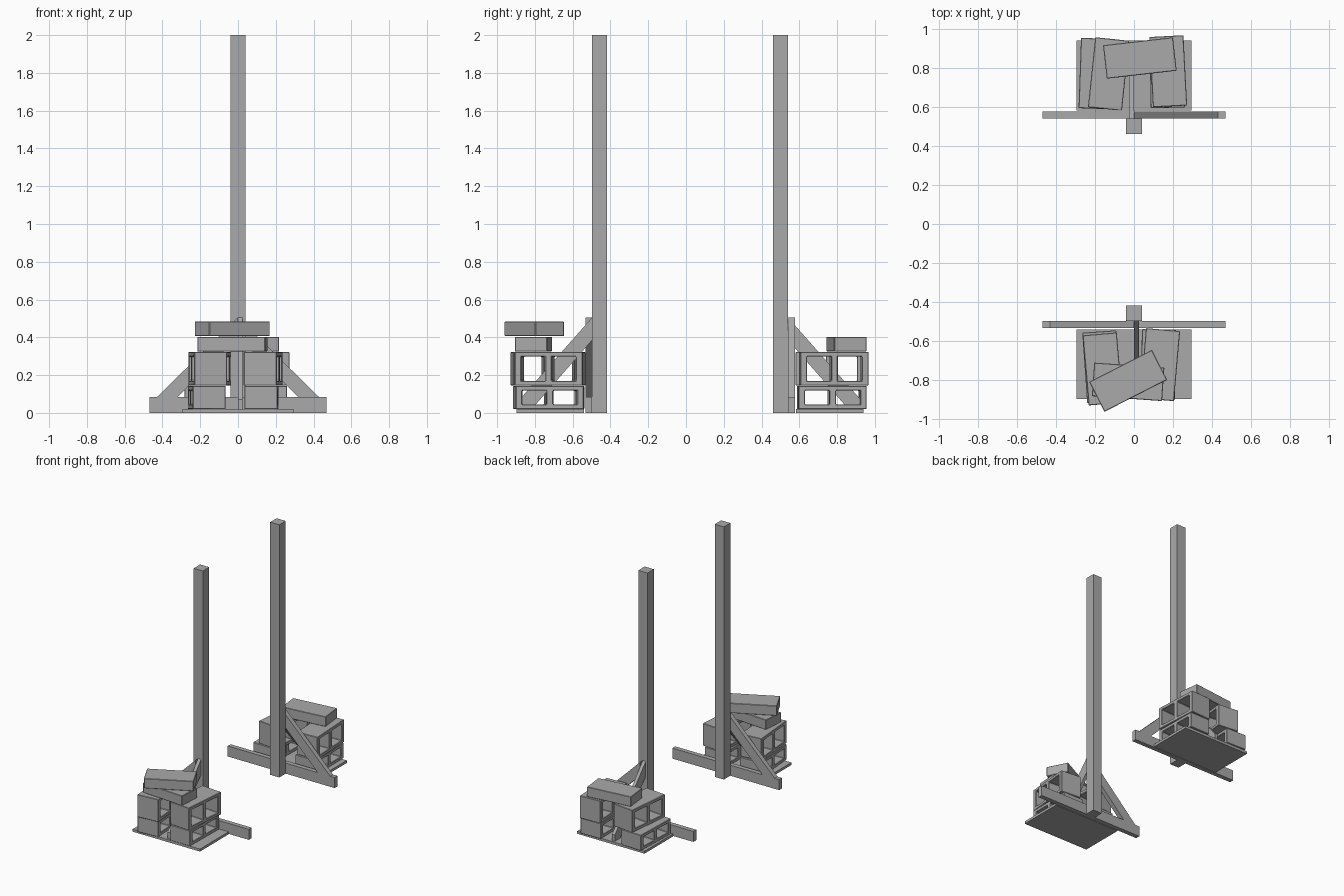
import bpy, bmesh
from math import radians, pi
from mathutils import Matrix, Vector

cube = bpy.data.objects.get("Cube")
if cube:
    bpy.data.objects.remove(cube, do_unlink=True)

grey = bpy.data.materials.new("plain_grey")
grey.use_nodes = True
GREY = (0.4, 0.4, 0.4, 1)
grey.diffuse_color = GREY
grey.node_tree.nodes["Principled BSDF"].inputs["Base Color"].default_value = GREY


def finish(name, bm, matrix):
    bmesh.ops.recalc_face_normals(bm, faces=bm.faces)
    mesh = bpy.data.meshes.new(name)
    bm.to_mesh(mesh)
    bm.free()
    mesh.materials.append(grey)
    obj = bpy.data.objects.new(name, mesh)
    obj.matrix_world = matrix
    bpy.context.collection.objects.link(obj)
    return obj


def extrude(bm, faces, vec):
    geom = bmesh.ops.extrude_face_region(bm, geom=faces)["geom"]
    verts = [g for g in geom if isinstance(g, bmesh.types.BMVert)]
    bmesh.ops.translate(bm, verts=verts, vec=vec)


def prism(name, points, vec, matrix):
    bm = bmesh.new()
    face = bm.faces.new([bm.verts.new(p) for p in points])
    extrude(bm, [face], Vector(vec))
    return finish(name, bm, matrix)


def box(name, lo, hi, matrix):
    (x0, y0, z0), (x1, y1, z1) = lo, hi
    corners = [(x0, y0, z0), (x1, y0, z0), (x1, y1, z0), (x0, y1, z0)]
    return prism(name, corners, (0, 0, z1 - z0), matrix)


def place(x, y, z, angle):
    return Matrix.Translation((x, y, z)) @ Matrix.Rotation(radians(angle), 4, "Z")


def soften(obj):
    bev = obj.modifiers.new("worn_edges", "BEVEL")
    bev.width = 0.003
    bev.segments = 1


def hollow_block(name, x, y, z, height, angle):
    # Section with two square openings, pushed through along x
    length, width, wall, floor = 0.36, 0.175, 0.034, 0.025
    half = length / 2
    ys = [-half, wall - half, -wall / 2, wall / 2, half - wall, half]
    zs = [0, floor, height - floor, height]
    bm = bmesh.new()
    grid = [[bm.verts.new((-width / 2, v, w)) for w in zs] for v in ys]
    for i in range(5):
        for j in range(3):
            if j == 1 and i in (1, 3):
                continue
            bm.faces.new((grid[i][j], grid[i + 1][j],
                          grid[i + 1][j + 1], grid[i][j + 1]))
    extrude(bm, bm.faces[:], Vector((width, 0, 0)))
    soften(finish(name, bm, place(x, y, z, angle)))


def cap_block(name, x, y, z, angle):
    obj = box(name, (-0.18, -0.086, 0), (0.18, 0.086, 0.078), place(x, y, z, angle))
    soften(obj)


def stand(side, matrix):
    # Upright post and foot bar
    box(side + "_post", (-0.04, -0.08, 0), (0.04, 0, 2), matrix)
    box(side + "_foot_bar", (-0.468, 0, 0), (0.468, 0.036, 0.083), matrix)
    # Side brace standing on the foot bar
    prism(side + "_side_brace",
          [(0, 0, 0.505), (0.43, 0, 0.083), (0.32, 0, 0.083), (0, 0, 0.4)],
          (0, 0.036, 0), matrix)
    # Rear brace running down between the blocks
    prism(side + "_rear_brace",
          [(0, 0, 0.505), (0, 0.385, 0.07), (0, 0.385, 0.02),
           (0, 0.32, 0.02), (0, 0, 0.385)],
          (-0.025, 0, 0), matrix)
    # Ballast board
    box(side + "_base_board", (-0.295, 0.042, 0), (0.295, 0.4, 0.02), matrix)


stand("back", Matrix.Translation((0, 0.54, 0)))
stand("front", Matrix.Translation((0, -0.497, 0)) @ Matrix.Rotation(pi, 4, "Z"))

# Hollow ballast blocks: x, y, angle for the lower and upper courses
lower = {"front_left": (0.125, -0.72, -1), "front_right": (-0.165, -0.73, 4),
         "back_left": (0.17, 0.775, 1), "back_right": (-0.19, 0.77, -2)}
upper = {"front_left": (0.133, -0.72, -5), "front_right": (-0.16, -0.742, 5),
         "back_left": (0.175, 0.782, 3), "back_right": (-0.13, 0.768, -6)}
for where, (x, y, a) in lower.items():
    hollow_block(where + "_lower_block", x, y, 0.02, 0.123, a)
for where, (x, y, a) in upper.items():
    hollow_block(where + "_upper_block", x, y, 0.145, 0.178, a)

# Solid slabs on top
cap_block("front_slab", -0.03, -0.808, 0.325, -4)
cap_block("front_top_slab", -0.03, -0.803, 0.406, 27)
cap_block("back_slab", 0.03, 0.85, 0.325, 6.5)
